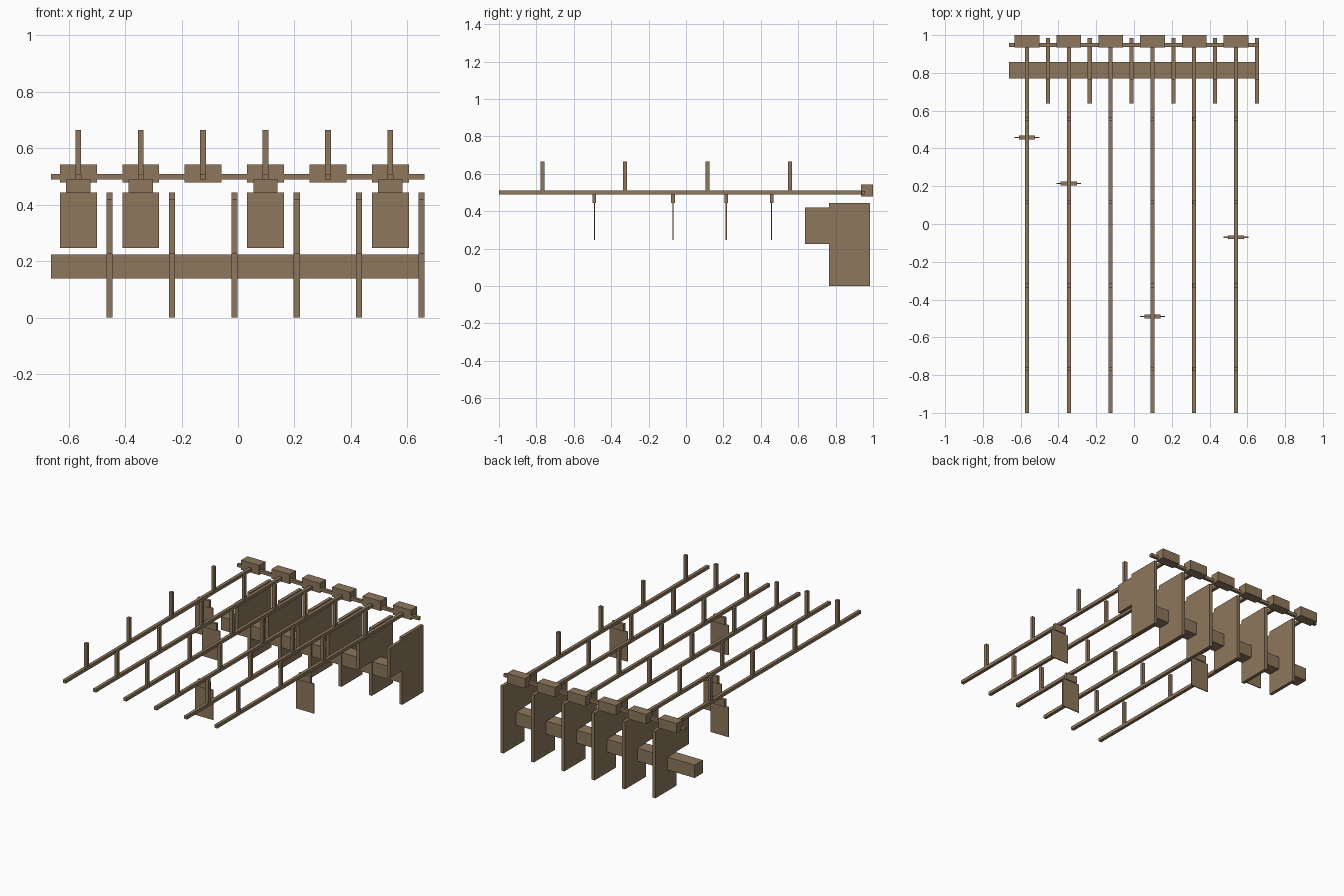
import bpy, bmesh

if "Cube" in bpy.data.objects:
    bpy.data.objects.remove(bpy.data.objects["Cube"])

wood = bpy.data.materials.new("brown_wood")
wood.diffuse_color = (0.27, 0.185, 0.11, 1)
wood.use_nodes = True
wood.node_tree.nodes["Principled BSDF"].inputs["Base Color"].default_value = wood.diffuse_color


def finish(name, bm):
    bmesh.ops.recalc_face_normals(bm, faces=bm.faces[:])
    mesh = bpy.data.meshes.new(name)
    bm.to_mesh(mesh)
    bm.free()
    mesh.materials.append(wood)
    obj = bpy.data.objects.new(name, mesh)
    bpy.context.collection.objects.link(obj)
    return obj


def box(name, x, y, z):
    """Box from (min, max) ranges on each axis."""
    bm = bmesh.new()
    bmesh.ops.create_cube(bm, size=1)
    for v in bm.verts:
        for i, (lo, hi) in enumerate((x, y, z)):
            v.co[i] = (lo + hi) / 2 + v.co[i] * (hi - lo)
    return finish(name, bm)


def around(c, half):
    return (c - half, c + half)


def side_panel(name, x, half, outline):
    """Extrude a (y, z) outline along x."""
    bm = bmesh.new()
    face = bm.faces.new([bm.verts.new((x - half, y, z)) for y, z in outline])
    ext = bmesh.ops.extrude_face_region(bm, geom=[face])["geom"]
    new = [g for g in ext if isinstance(g, bmesh.types.BMVert)]
    bmesh.ops.translate(bm, verts=new, vec=(2 * half, 0, 0))
    return finish(name, bm)


# Stepped profile of the booth dividers: tall back slab, raised front shelf
DIVIDER = [(0.765, 0.003), (0.765, 0.225), (0.637, 0.225), (0.637, 0.421),
           (0.765, 0.421), (0.765, 0.443), (0.985, 0.443), (0.985, 0.0),
           (0.765, 0.0)]
DIVIDER.pop(0)

# Cross members
box("counter_beam", (-0.663, 0.659), (0.771, 0.857), (0.138, 0.223))
box("cross_bar", (-0.663, 0.661), (0.938, 0.958), (0.489, 0.509))

# Lanes: rail, four uprights, end motor block and a divider to the right
PITCH = 0.2212
lane_x = [-0.566 + PITCH * i for i in range(6)]
for i, x in enumerate(lane_x, 1):
    box(f"rail_{i}", around(x, 0.0105), (-1, 0.955), (0.4885, 0.5095))
    box(f"motor_block_{i}", around(x, 0.0655), (0.935, 1.0), (0.479, 0.543))
    for j in range(4):
        box(f"hanger_{i}_{j + 1}", around(x, 0.0103),
            around(-0.768 + 0.4415 * j, 0.0103), (0.505, 0.665))
    side_panel(f"divider_{i}", x + PITCH / 2, 0.0108, DIVIDER)

# Target carriers at different distances on four of the lanes
for lane, y in ((0, 0.458), (1, 0.215), (3, -0.49), (5, -0.07)):
    x = lane_x[lane]
    box(f"carrier_clip_{lane + 1}", around(x, 0.043), around(y, 0.01), (0.443, 0.489))
    box(f"target_sheet_{lane + 1}", around(x, 0.0655), around(y, 0.003), (0.247, 0.444))
